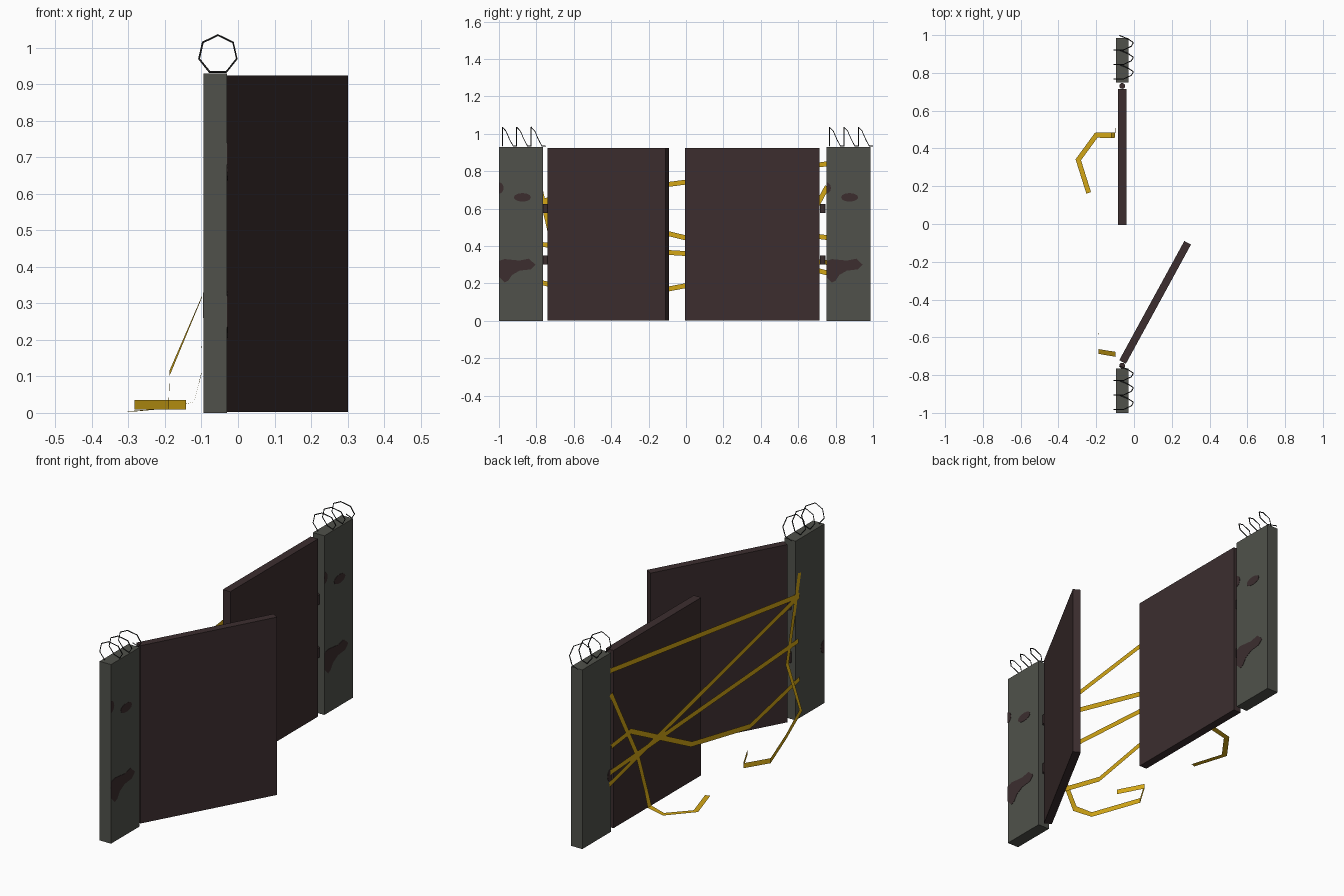
import bpy
import bmesh
from math import pi, sin, cos, atan2
from mathutils import Vector, Matrix

old = bpy.data.objects.get("Cube")
if old:
    bpy.data.objects.remove(old)


def material(name, rgb):
    m = bpy.data.materials.new(name)
    m.use_nodes = True
    m.diffuse_color = (*rgb, 1)
    m.node_tree.nodes["Principled BSDF"].inputs["Base Color"].default_value = (*rgb, 1)
    return m


CONCRETE = material("grey concrete", (0.08, 0.083, 0.07))
RUST = material("dark rust", (0.045, 0.027, 0.028))
YELLOW = material("tape yellow", (0.66, 0.39, 0.008))
WIRE = material("wire grey", (0.028, 0.03, 0.03))


def finish(name, bm, mat):
    mesh = bpy.data.meshes.new(name)
    bm.to_mesh(mesh)
    bm.free()
    mesh.materials.append(mat)
    ob = bpy.data.objects.new(name, mesh)
    bpy.context.collection.objects.link(ob)
    return ob


def box(name, center, size, mat, turn=0):
    bm = bmesh.new()
    bmesh.ops.create_cube(bm, size=1, matrix=Matrix.Translation(center)
                          @ Matrix.Rotation(turn, 4, "Z") @ Matrix.Diagonal((*size, 1)))
    return finish(name, bm, mat)


def cylinder(name, center, radius, height, mat):
    bm = bmesh.new()
    bmesh.ops.create_cone(bm, cap_ends=True, segments=12, radius1=radius, radius2=radius,
                          depth=height, matrix=Matrix.Translation(center))
    return finish(name, bm, mat)


def stain(name, x, outline):
    """Thin plate on a pillar face, drawn as (y, z) points."""
    bm = bmesh.new()
    face = bm.faces.new([bm.verts.new((x - 0.0015, y, z)) for y, z in outline])
    solid = bmesh.ops.extrude_face_region(bm, geom=[face])["geom"]
    bmesh.ops.translate(bm, vec=(0.003, 0, 0),
                        verts=[g for g in solid if isinstance(g, bmesh.types.BMVert)])
    bmesh.ops.recalc_face_normals(bm, faces=bm.faces)
    return finish(name, bm, RUST)


def oval(y, z, ry, rz, start=0, sweep=2 * pi, n=12):
    return [(y + ry * cos(start + sweep * i / n), z + rz * sin(start + sweep * i / n))
            for i in range(n if sweep > 6 else n + 1)]


def ribbon(name, points, modes, width=0.026):
    """Flat strip: w = lies on a wall, f = lies on the floor, e = stands on edge."""
    pts = [Vector(p) for p in points]
    bm = bmesh.new()
    rows = []
    for i, p in enumerate(pts):
        steps = [(b - a).normalized() for a, b in zip(pts, pts[1:])][max(i - 1, 0):i + 1]
        t = sum(steps, Vector()).normalized()
        if modes[i] == "e":
            side = Vector((0, 0, -1))
        elif modes[i] == "f":
            side = Vector((0, 0, 1)).cross(t).normalized()
        else:
            side = t.cross(Vector((1, 0, 0))).normalized()
        miter = 1 if modes[i] == "e" else 1 / max(t.dot(steps[0]), 0.7)
        half = side * width * miter / 2
        rows.append((bm.verts.new(p - half), bm.verts.new(p + half)))
    for a, b in zip(rows, rows[1:]):
        bm.faces.new((a[0], a[1], b[1], b[0]))
    return finish(name, bm, YELLOW)


# Pillars with wire coils and rust stains
BLOB = [(0, .32), (.03, .33), (.11, .322), (.16, .332), (.195, .3), (.17, .275), (.11, .268),
        (.07, .245), (.05, .215), (.03, .205), (.015, .22), (0, .235)]
for side, edge in (("right", -1.0), ("left", 0.75)):
    box(side + "_pillar", (-0.062, edge + 0.118, 0.465), (0.065, 0.236, 0.93), CONCRETE)
    stain(side + "_large_stain", -0.0295, [(edge + y, z) for y, z in BLOB])
    stain(side + "_small_stain", -0.0295, oval(edge + 0.125, 0.66, 0.046, 0.023))
    stain(side + "_edge_stain", -0.0295, oval(edge, 0.71, 0.025, 0.03, -pi / 2, pi, 8))
    stain(side + "_back_stain", -0.0945, oval(edge, 0.295, 0.03, 0.035, -pi / 2, pi, 8))

    curve = bpy.data.curves.new(side + "_wire_coil", "CURVE")
    curve.dimensions = "3D"
    curve.bevel_depth = 0.0027
    curve.bevel_resolution = 0
    spline = curve.splines.new("POLY")
    ks = range(-3, 19)
    spline.points.add(len(ks) - 1)
    for point, k in zip(spline.points, ks):
        a = pi / 2 - 2 * pi * k / 7
        advance = k // 7 + min((k % 7) / 4, 1)
        point.co = (-0.055 + 0.053 * cos(a), edge + 0.018 + 0.077 * advance,
                    0.982 + 0.053 * sin(a), 1)
    curve.materials.append(WIRE)
    bpy.context.collection.objects.link(bpy.data.objects.new(side + "_wire_coil", curve))

# Gate doors: one shut, one swung open
box("shut_door", (-0.0625, 0.355, 0.4635), (0.043, 0.72, 0.923), RUST)
hinge_end, free_end = Vector((-0.0605, -0.7305, 0)), Vector((0.284, -0.0995, 0))
run = free_end - hinge_end
middle = (hinge_end + free_end) / 2
box("open_door", (middle.x, middle.y, 0.4635), (run.length, 0.04, 0.923), RUST,
    atan2(run.y, run.x))

# Hinges
for side, y in (("right", -0.75), ("left", 0.731)):
    for level, z in (("lower", 0.325), ("upper", 0.6)):
        cylinder(f"{side}_{level}_hinge", (-0.0625, y, z), 0.0155, 0.05, RUST)

# Barrier tape stretched between the pillars
X = -0.098
SPANS = {
    "top_tape": [(.76, .84), (-.79, .639)],
    "diagonal_tape": [(.77, .252), (-.79, .639)],
    "middle_tape": [(.76, .312), (-.78, .408)],
    "sagging_tape": [(.755, .445), (.595, .464), (.097, .206), (-.384, .116), (-.79, .208)],
}
for i, (name, path) in enumerate(SPANS.items()):
    ribbon(name, [(X - 0.0005 * i, y, z) for y, z in path], "w" * len(path))

# Loose tape ends trailing onto the ground
ribbon("left_loose_tape", [(X, .755, .718), (X, .537, .315), (-.1, .47, .11), (-.12, .47, .03),
                           (-.2, .47, .012), (-.295, .34, .004), (-.24, .165, .004)], "wwwffff")
ribbon("right_loose_tape", [(X, -.792, .756), (X, -.69, .32), (-.187, -.675, .11),
                            (-.19, -.55, .022), (-.283, -.29, .022), (-.21, -.17, .022),
                            (-.142, -.3, .022)], "wwweeee")
